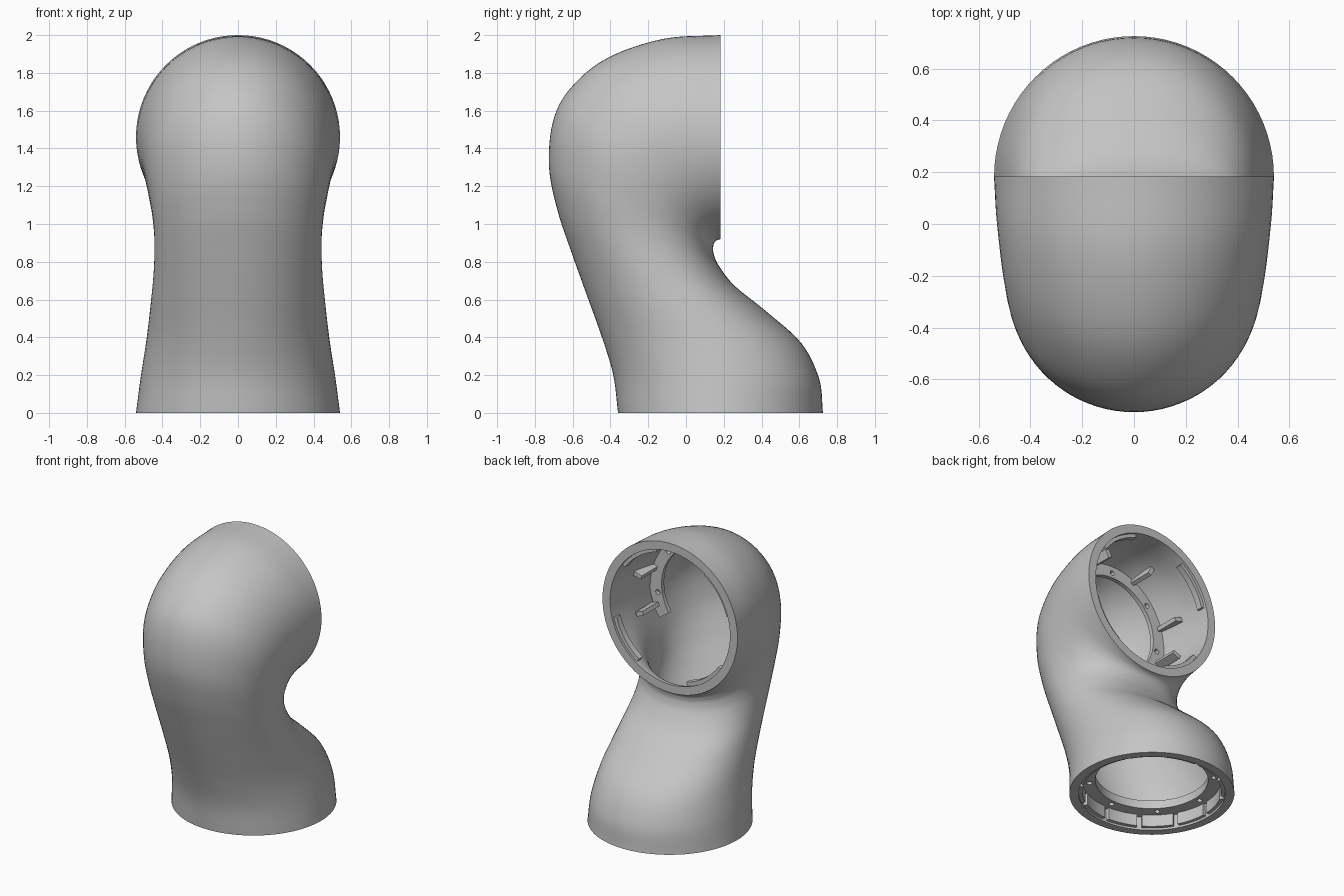
import bpy
import bmesh
from math import sin, cos, pi, radians, copysign
from mathutils import Matrix, Vector

cube = bpy.data.objects.get("Cube")
if cube:
    bpy.data.objects.remove(cube, do_unlink=True)

grey = bpy.data.materials.new("mid_grey")
grey.use_nodes = True
colour = (0.56, 0.56, 0.56, 1)
grey.diffuse_color = colour
grey.node_tree.nodes["Principled BSDF"].inputs["Base Color"].default_value = colour

OFFSET_Y, TOP_Z, WALL = 0.18, 1.46, 0.06
SIDES, STEPS = 80, 6

# Local z points into the housing at both openings
BASE = Matrix.Translation((0, OFFSET_Y, 0))
MOUTH = Matrix.Translation((0, OFFSET_Y, TOP_Z)) @ Matrix.Rotation(pi / 2, 4, 'X')


def finish(name, bm, matrix=Matrix()):
    bmesh.ops.recalc_face_normals(bm, faces=bm.faces)
    mesh = bpy.data.meshes.new(name)
    bm.to_mesh(mesh)
    bm.free()
    mesh.transform(matrix)
    mesh.materials.append(grey)
    obj = bpy.data.objects.new(name, mesh)
    bpy.context.collection.objects.link(obj)
    return obj


def smooth(obj):
    bpy.ops.object.select_all(action='DESELECT')
    obj.select_set(True)
    bpy.context.view_layer.objects.active = obj
    bpy.ops.object.shade_smooth_by_angle(angle=radians(35))


# Sections of the bent tube: front y, front z, back y, back z, half width
STATIONS = [Vector(s) for s in (
    (-.36, 0, .725, 0, .54),
    (-.385, .2, .705, .18, .515),
    (-.445, .4, .61, .37, .485),
    (-.535, .65, .415, .545, .46),
    (-.61, .86, .255, .675, .445),
    (-.68, 1.07, .17, .785, .443),
    (-.725, 1.3, .145, .85, .456),
    (-.705, 1.54, .145, .885, .478),
    (-.615, 1.715, .15, .9, .495),
    (-.42, 1.877, .158, .91, .513),
    (-.12, 1.98, .17, .917, .531),
    (.183, 2, .183, .92, .54))]


def sections():
    pts = [2 * STATIONS[0] - STATIONS[1]] + STATIONS + [2 * STATIONS[-1] - STATIONS[-2]]
    result = []
    for i in range(1, len(pts) - 2):
        a, b, c, d = pts[i - 1:i + 3]
        for k in range(STEPS):
            t = k / STEPS
            result.append(b + (c - a) * (t / 2) + (2 * a - 5 * b + 4 * c - d) * (t * t / 2)
                          + (3 * b - a - 3 * c + d) * (t ** 3 / 2))
    return result + [STATIONS[-1]]


def section_ring(bm, s, progress, inset):
    front, back = Vector((0, s[0], s[1])), Vector((0, s[2], s[3]))
    half = (front - back) / 2
    half -= half.normalized() * inset
    side = Vector((s[4] - inset, 0, 0))
    power = 2 / (2 + 0.3 * sin(pi * progress))
    ring = []
    for k in range(SIDES):
        a = 2 * pi * k / SIDES
        u, v = cos(a), sin(a)
        if u < 0:  # fuller corners on the inside of the bend
            u, v = -abs(u) ** power, copysign(abs(v) ** power, v)
        ring.append(bm.verts.new((front + back) / 2 + half * u + side * v))
    return ring


# Hollow housing: outer skin, inner skin and both rims in one closed surface
bm = bmesh.new()
path = sections()
stages = [(s, i / (len(path) - 1)) for i, s in enumerate(path)]
rows = [section_ring(bm, s, p, 0) for s, p in stages]
rows += [section_ring(bm, s, p, WALL) for s, p in reversed(stages)]
for i, row in enumerate(rows):
    following = rows[(i + 1) % len(rows)]
    for k in range(SIDES):
        n = (k + 1) % SIDES
        bm.faces.new((row[k], row[n], following[n], following[k]))
smooth(finish("elbow_housing", bm))


def add_arc(bm, r0, r1, z0, z1, start, end):
    """Add a block bent round the local z axis, or a full ring."""
    full = end - start >= 360
    count = max(3, round((end - start) / 4))
    loops = []
    for k in range(count if full else count + 1):
        a = radians(start + (end - start) * k / count)
        loops.append([bm.verts.new((r * cos(a), r * sin(a), z))
                      for r, z in ((r0, z0), (r1, z0), (r1, z1), (r0, z1))])
    for k in range(count):
        one, two = loops[k], loops[(k + 1) % len(loops)]
        for j in range(4):
            n = (j + 1) % 4
            bm.faces.new((one[j], one[n], two[n], two[j]))
    if not full:
        bm.faces.new(loops[0])
        bm.faces.new(loops[-1])


def arcs(name, matrix, r0, r1, z0, z1, spans):
    bm = bmesh.new()
    for start, end in spans:
        add_arc(bm, r0, r1, z0, z1, start, end)
    obj = finish(name, bm, matrix)
    smooth(obj)
    return obj


def drill(obj, matrix, radius, depth, angles):
    bm = bmesh.new()
    for angle in angles:
        a = radians(angle)
        place = Matrix.Translation((radius * cos(a), radius * sin(a), depth))
        bmesh.ops.create_cone(bm, cap_ends=True, segments=16, radius1=.018,
                              radius2=.018, depth=.2, matrix=place)
    cutter = finish("screw_hole_cutter", bm, matrix)
    cutter.hide_render = True
    mod = obj.modifiers.new("screw_holes", 'BOOLEAN')
    mod.operation, mod.solver, mod.object = 'DIFFERENCE', 'EXACT', cutter
    bpy.ops.object.select_all(action='DESELECT')
    bpy.context.view_layer.objects.active = obj
    obj.select_set(True)
    bpy.ops.object.modifier_apply(modifier=mod.name)
    bpy.data.objects.remove(cutter, do_unlink=True)


# Base flange with screw holes and a castellated wall
flange = arcs("base_flange", BASE, .37, .49, .1, .16, [(0, 360)])
drill(flange, BASE, .41, .13, range(0, 360, 45))
arcs("base_teeth", BASE, .455, .50, .015, .11, [(a + 2, a + 28) for a in range(0, 360, 30)])

# Mouth flange, open towards the bend, with screw holes
flange = arcs("mouth_flange", MOUTH, .35, .445, .4, .43, [(-34, 214)])
drill(flange, MOUTH, .385, .415, range(-10, 191, 50))

# Locating lugs just inside the mouth rim
arcs("mouth_lugs", MOUTH, .455, .50, .015, .06,
     [(a - 20, a + 20) for a in (55, 145, 235, 325)])

# Short ribs standing on the mouth flange
arcs("mouth_ribs", MOUTH, .4, .46, .22, .41,
     [(a - 2, a + 2) for a in (-22, 15, 65, 115, 165, 202)])
